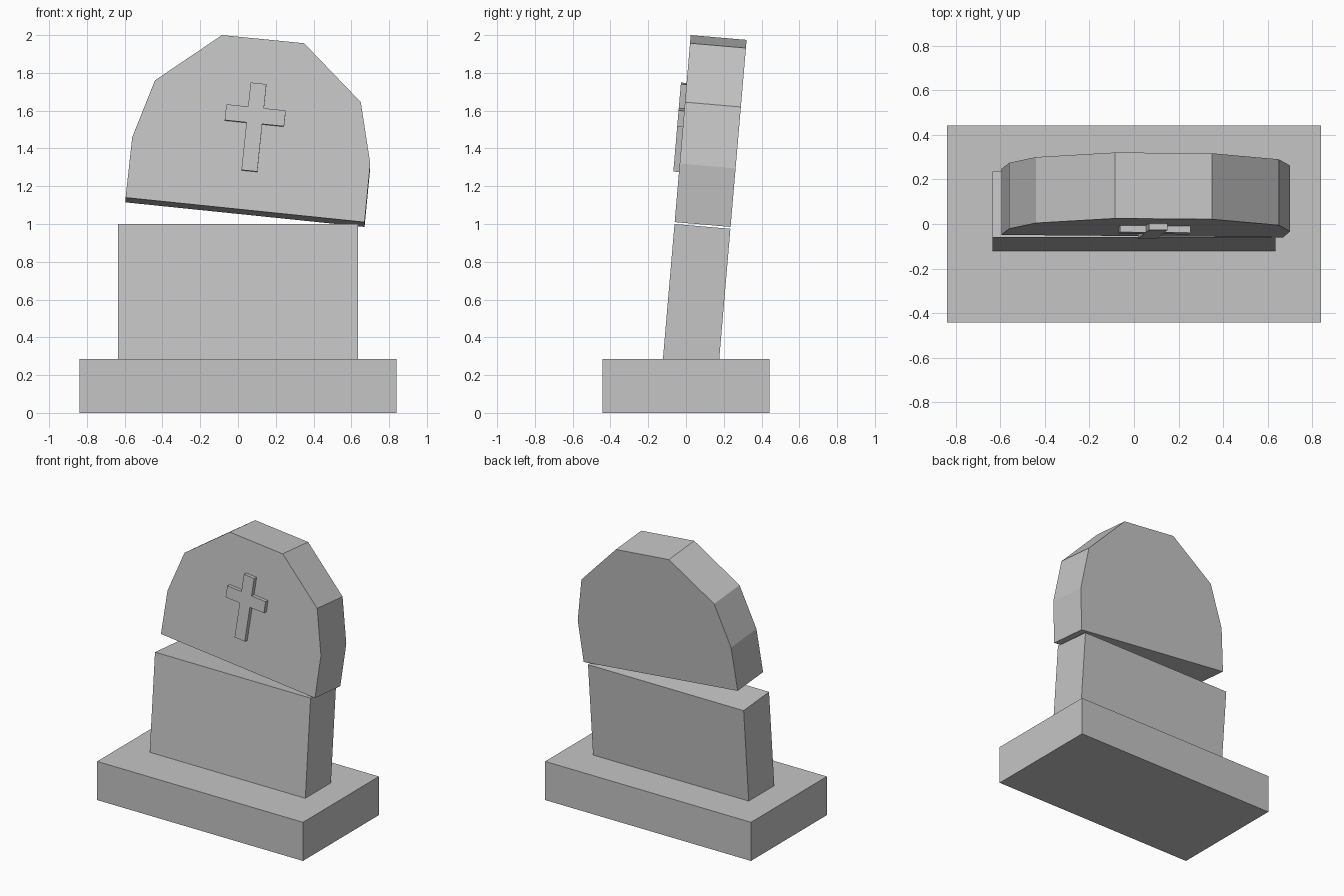
import bpy
import bmesh
from math import radians
from mathutils import Matrix, Vector

if "Cube" in bpy.data.objects:
    bpy.data.objects.remove(bpy.data.objects["Cube"])

stone = bpy.data.materials.new("grey_stone")
stone.use_nodes = True
stone.diffuse_color = (0.56, 0.56, 0.56, 1)
stone.node_tree.nodes["Principled BSDF"].inputs["Base Color"].default_value = stone.diffuse_color

# The headstone leans back about the x axis
LEAN = 0.0858
inward = Vector((0, 1, -LEAN)).normalized()


def front_point(x, z):
    return Vector((x, 0.025 - (2 - z) * LEAN, z))


def finish(name, bm):
    bmesh.ops.recalc_face_normals(bm, faces=bm.faces)
    mesh = bpy.data.meshes.new(name)
    bm.to_mesh(mesh)
    bm.free()
    mesh.materials.append(stone)
    obj = bpy.data.objects.new(name, mesh)
    bpy.context.collection.objects.link(obj)
    return obj


def leaning_slab(name, outline, start, depth):
    """Extrude a front outline (x, z) through the leaning slab."""
    bm = bmesh.new()
    face = bm.faces.new([bm.verts.new(front_point(x, z) + inward * start) for x, z in outline])
    moved = bmesh.ops.extrude_face_region(bm, geom=[face], use_keep_orig=True)["geom"]
    bmesh.ops.translate(bm, vec=inward * depth,
                        verts=[v for v in moved if isinstance(v, bmesh.types.BMVert)])
    return finish(name, bm)


# Base block
bm = bmesh.new()
bmesh.ops.create_cube(bm, size=1, matrix=Matrix.Translation((0, 0, 0.1425))
                      @ Matrix.Diagonal((1.68, 0.885, 0.285, 1)))
finish("base", bm)

# Lower half, sunk into the base
leaning_slab("lower_headstone", [(-0.635, 0.2), (0.635, 0.2), (0.635, 1), (-0.635, 1)], 0, 0.297)

# Broken upper half with a faceted arch
leaning_slab("upper_headstone",
             [(-0.595, 1.14), (0.67, 1.01), (0.7, 1.32), (0.65, 1.645),
              (0.35, 1.957), (-0.085, 2), (-0.44, 1.76), (-0.56, 1.46)], 0, 0.297)

# Raised cross, turned with the upper half
right_half = [(0.042, -0.295), (0.042, -0.042), (0.158, -0.042),
              (0.158, 0.042), (0.042, 0.042), (0.042, 0.17)]
cross = right_half + [(-x, z) for x, z in reversed(right_half)]
turn = Matrix.Rotation(radians(-6), 2)
centre = Vector((0.091, 1.573))
leaning_slab("cross", [turn @ Vector(p) + centre for p in cross], -0.03, 0.035)
